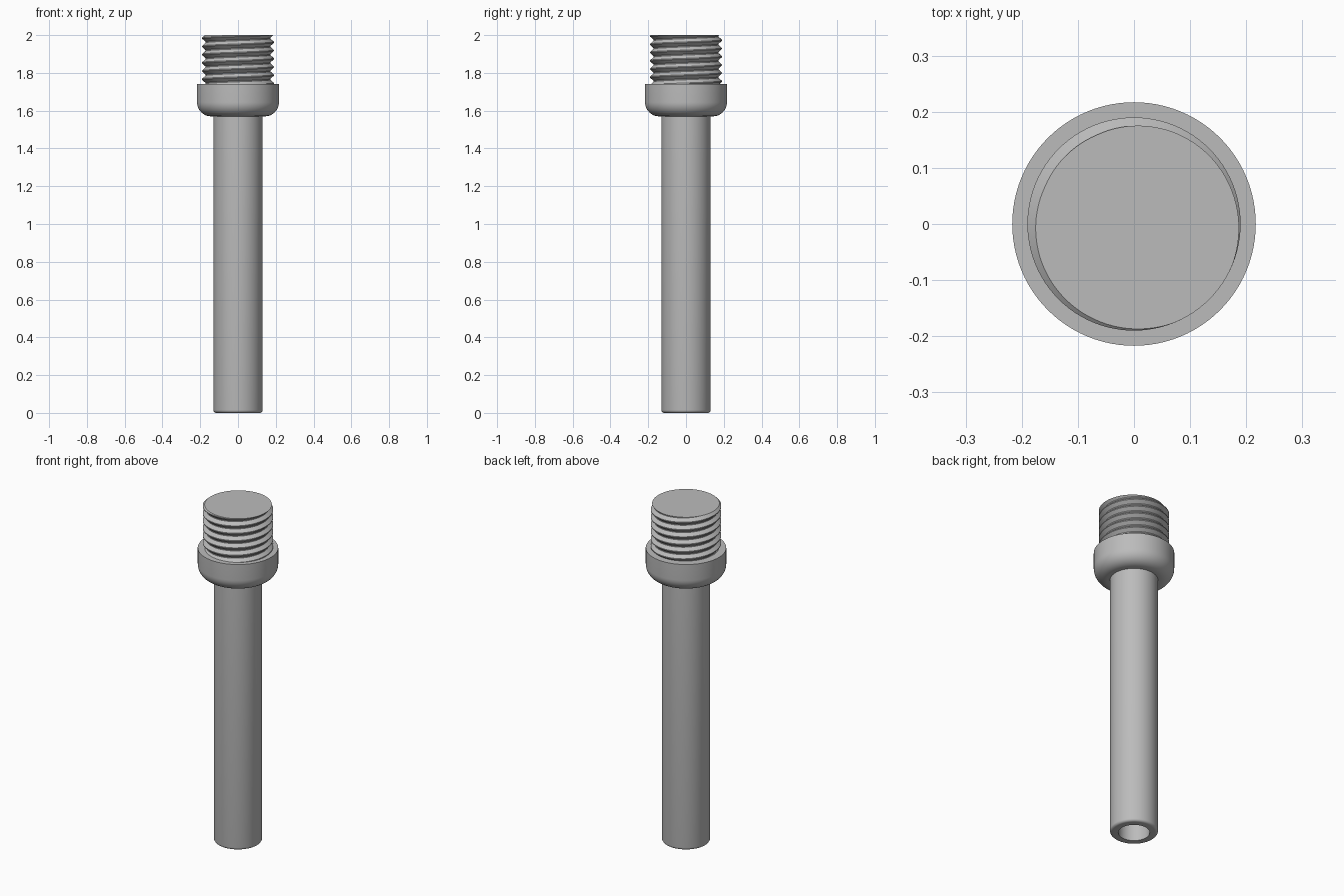
import bpy
import bmesh
from math import cos, sin, pi, radians, tau

if "Cube" in bpy.data.objects:
    bpy.data.objects.remove(bpy.data.objects["Cube"], do_unlink=True)

SEGMENTS = 96
SHAFT_R, BORE_R, COLLAR_R = 0.13, 0.085, 0.217
COLLAR_LOW, COLLAR_TOP, TOP = 1.57, 1.74, 2.0
ROOT_R, CREST_R, PITCH = 0.172, 0.19, 0.0435

steel = bpy.data.materials.new("grey steel")
steel.use_nodes = True
GREY = (0.5, 0.5, 0.5, 1)
steel.diffuse_color = GREY
steel.node_tree.nodes["Principled BSDF"].inputs["Base Color"].default_value = GREY


def finish(name, bm):
    bmesh.ops.remove_doubles(bm, verts=bm.verts, dist=1e-5)
    bmesh.ops.recalc_face_normals(bm, faces=bm.faces)
    mesh = bpy.data.meshes.new(name)
    bm.to_mesh(mesh)
    bm.free()
    mesh.materials.append(steel)
    obj = bpy.data.objects.new(name, mesh)
    bpy.context.collection.objects.link(obj)
    bpy.ops.object.select_all(action="DESELECT")
    obj.select_set(True)
    bpy.context.view_layer.objects.active = obj
    bpy.ops.object.shade_smooth_by_angle(angle=radians(30))
    return obj


def lathe(name, profile):
    """Spin a profile of (radius, height) points around the z axis."""
    bm = bmesh.new()
    verts = [bm.verts.new((r, 0, z)) for r, z in profile]
    edges = [bm.edges.new(pair) for pair in zip(verts, verts[1:])]
    bmesh.ops.spin(bm, geom=verts + edges, cent=(0, 0, 0), axis=(0, 0, 1),
                   angle=tau, steps=SEGMENTS)
    return finish(name, bm)


def fillet(r, z, size, steps):
    """Quarter round from the underside out to a vertical wall."""
    return [(r - size + size * sin(a), z + size - size * cos(a))
            for a in (pi / 2 * i / steps for i in range(steps + 1))]


# Hollow shaft with a rounded lower rim
lathe("hollow_shaft", [(0, 1.5), (BORE_R, 1.5), (BORE_R, 0)]
      + fillet(SHAFT_R, 0, 0.015, 5) + [(SHAFT_R, COLLAR_LOW + 0.01)])

# Collar with a rounded underside
lathe("collar", [(0.1, COLLAR_LOW)] + fillet(COLLAR_R, COLLAR_LOW, 0.075, 12)
      + [(COLLAR_R, COLLAR_TOP), (0.1, COLLAR_TOP)])

# Helical thread: rows climb one pitch per turn and are clipped at both ends
FLAT = 0.06
STEPS = (FLAT, 0.5 - FLAT, 0.5 + FLAT, 1 - FLAT)
CREST_ANGLE = -pi / 4


def thread_radius(angle, z):
    phase = ((z - TOP) / PITCH - (angle - CREST_ANGLE) / tau) % 1
    from_crest = min(phase, 1 - phase)
    t = min(max((from_crest - FLAT) / (0.5 - 2 * FLAT), 0), 1)
    return CREST_R + (ROOT_R - CREST_R) * t


bm = bmesh.new()
bottom = COLLAR_TOP - 0.01
columns = []
for i in range(SEGMENTS + 1):
    angle = tau * i / SEGMENTS
    column = []
    for turn in range(-9, 3):
        for step in STEPS:
            z = TOP + PITCH * (turn + step + (angle - CREST_ANGLE) / tau)
            z = min(max(z, bottom), TOP)
            r = thread_radius(angle, z)
            column.append(bm.verts.new((r * cos(angle), r * sin(angle), z)))
    columns.append(column)
for a, b in zip(columns, columns[1:]):
    for k in range(len(a) - 1):
        bm.faces.new((a[k], b[k], b[k + 1], a[k + 1]))
bmesh.ops.remove_doubles(bm, verts=bm.verts, dist=1e-5)
bmesh.ops.dissolve_degenerate(bm, edges=bm.edges, dist=1e-6)
# Flat end cap
rim = [e for e in bm.edges if e.is_boundary
       and all(v.co.z > TOP - 1e-4 for v in e.verts)]
bmesh.ops.holes_fill(bm, edges=rim, sides=0)
finish("threaded_end", bm)
